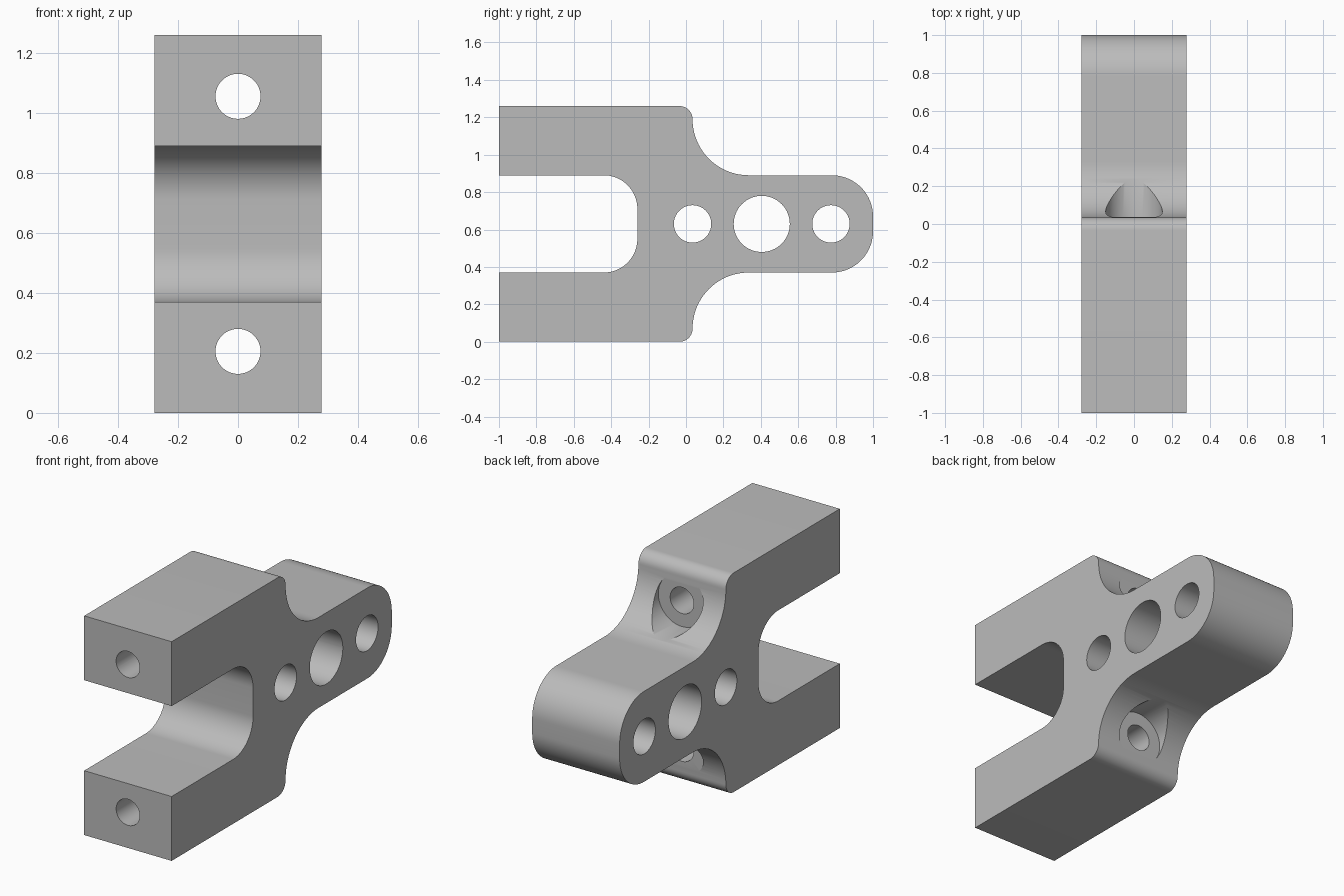
import bpy
import bmesh
from math import cos, sin, pi, radians
from mathutils import Matrix

cube = bpy.data.objects.get("Cube")
if cube:
    bpy.data.objects.remove(cube, do_unlink=True)

HALF_WIDTH, MID = 0.278, 0.63

grey = bpy.data.materials.new("machined grey")
grey.use_nodes = True
colour = (0.5, 0.5, 0.5, 1)
grey.diffuse_color = colour
grey.node_tree.nodes["Principled BSDF"].inputs["Base Color"].default_value = colour


def arc(y, z, r, start, end, steps=20):
    """Points of an arc in the side plane, angles in degrees."""
    angles = [radians(start + (end - start) * i / steps) for i in range(steps + 1)]
    return [(y + r * cos(a), z + r * sin(a)) for a in angles]


def add_object(name, bm):
    bmesh.ops.recalc_face_normals(bm, faces=bm.faces)
    mesh = bpy.data.meshes.new(name)
    bm.to_mesh(mesh)
    bm.free()
    mesh.materials.append(grey)
    obj = bpy.data.objects.new(name, mesh)
    bpy.context.collection.objects.link(obj)
    return obj


def cylinder(bm, centre, radius, length, axis):
    turn = Matrix.Rotation(pi / 2, 4, "Y" if axis == "X" else "X")
    bmesh.ops.create_cone(bm, cap_ends=True, segments=64, radius1=radius,
                          radius2=radius, depth=length,
                          matrix=Matrix.Translation(centre) @ turn)


# Upper half of the side outline, from the slot round to the rounded nose
upper = [(-0.26, MID)]
upper += arc(-0.44, 0.71, 0.18, 0, 90)
upper += [(-1, 0.89), (-1, 1.26)]
upper += arc(-0.035, 1.19, 0.07, 90, 0, 10)
upper += arc(0.335, 1.19, 0.30, 180, 270)
upper += arc(0.78, 0.67, 0.22, 90, 0)
upper += [(1, MID)]
lower = [(y, 2 * MID - z) for y, z in reversed(upper[1:-1])]

# Forked body
bm = bmesh.new()
side = bm.faces.new([bm.verts.new((-HALF_WIDTH, y, z)) for y, z in upper + lower])
made = bmesh.ops.extrude_face_region(bm, geom=[side])["geom"]
moved = [v for v in made if isinstance(v, bmesh.types.BMVert)]
bmesh.ops.translate(bm, verts=moved, vec=(2 * HALF_WIDTH, 0, 0))
body = add_object("clevis_body", bm)

# Cross holes, and counterbores in the rear shoulders
bm = bmesh.new()
for y, radius in ((0.035, 0.1), (0.405, 0.15), (0.775, 0.1)):
    cylinder(bm, (0, y, MID), radius, 1, "X")
cutters = [add_object("cross_hole_cutter", bm)]
bm = bmesh.new()
for z in (0.205, 1.055):
    cylinder(bm, (0, 0.237, z), 0.15, 0.4, "Y")
cutters.append(add_object("counterbore_cutter", bm))
bm = bmesh.new()
for z in (0.205, 1.055):
    cylinder(bm, (0, -0.4, z), 0.075, 1.4, "Y")
cutters.append(add_object("bolt_hole_cutter", bm))

bpy.context.view_layer.objects.active = body
body.select_set(True)
for cutter in cutters:
    cutter.hide_render = True
    cut = body.modifiers.new(cutter.name, "BOOLEAN")
    cut.operation = "DIFFERENCE"
    cut.solver = "EXACT"
    cut.object = cutter
    bpy.ops.object.modifier_apply(modifier=cut.name)
    bpy.data.objects.remove(cutter, do_unlink=True)

bpy.ops.object.shade_smooth_by_angle(angle=radians(30))
